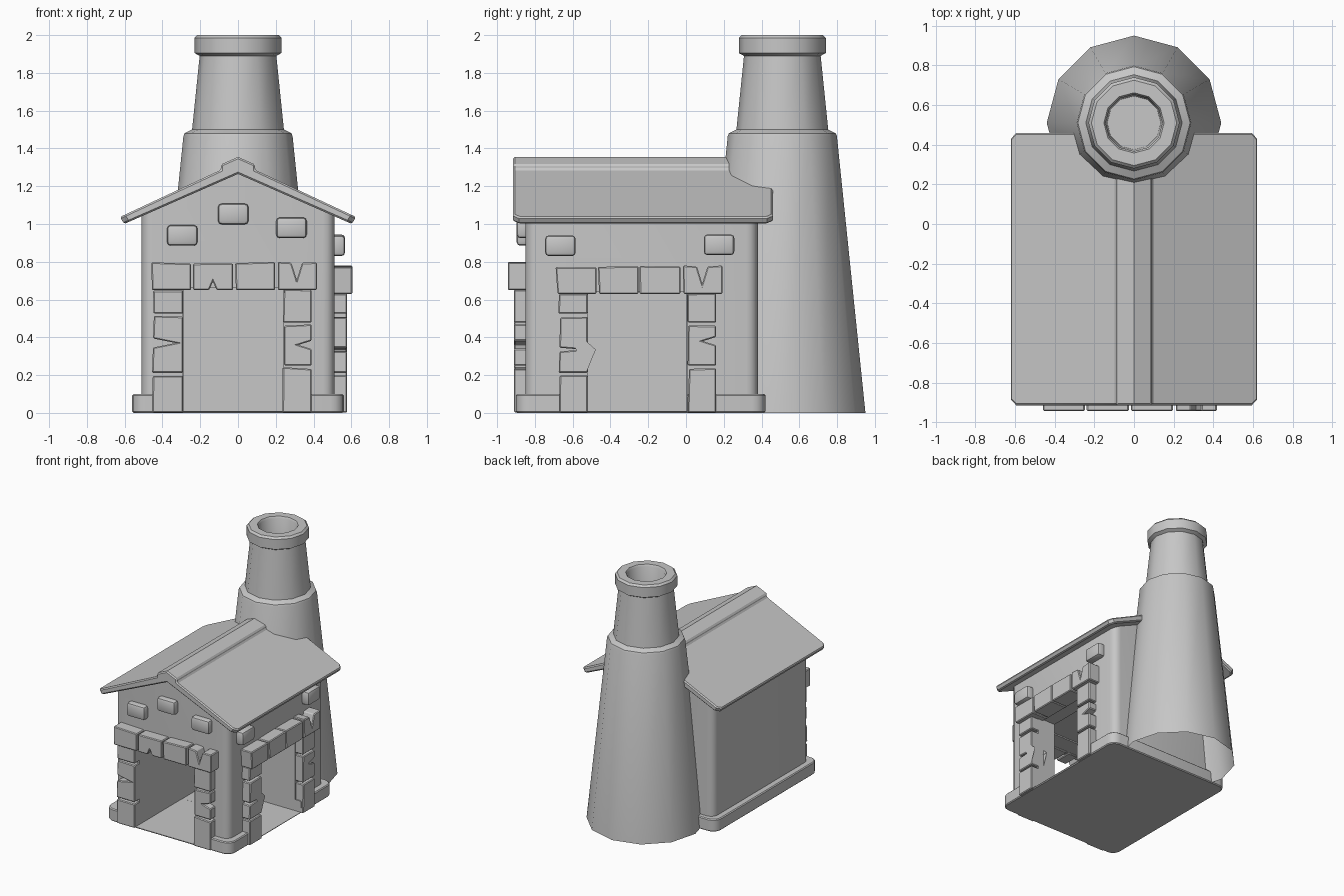
import bpy, bmesh, math, random
from mathutils import Vector

if "Cube" in bpy.data.objects:
    bpy.data.objects.remove(bpy.data.objects["Cube"])

random.seed(4)
stone_grey = bpy.data.materials.new("stone grey")
stone_grey.diffuse_color = (0.57, 0.57, 0.57, 1)
stone_grey.use_nodes = True
stone_grey.node_tree.nodes["Principled BSDF"].inputs["Base Color"].default_value = stone_grey.diffuse_color


def finish(name, bm, bevel=0.0, segments=1, limit=30, smooth=40):
    """Turn a bmesh into a named object with optional edge bevel and smoothing."""
    bmesh.ops.recalc_face_normals(bm, faces=bm.faces[:])
    mesh = bpy.data.meshes.new(name)
    bm.to_mesh(mesh)
    bm.free()
    ob = bpy.data.objects.new(name, mesh)
    bpy.context.collection.objects.link(ob)
    mesh.materials.append(stone_grey)
    bpy.ops.object.select_all(action='DESELECT')
    ob.select_set(True)
    bpy.context.view_layer.objects.active = ob
    if bevel:
        mod = ob.modifiers.new("bevel", 'BEVEL')
        mod.width, mod.segments = bevel, segments
        mod.limit_method, mod.angle_limit = 'ANGLE', math.radians(limit)
        bpy.ops.object.modifier_apply(modifier=mod.name)
    if smooth:
        bpy.ops.object.shade_smooth_by_angle(angle=math.radians(smooth))
    return ob


def prism(points, offset):
    """Extrude a closed polygon of 3D points by an offset vector."""
    bm = bmesh.new()
    face = bm.faces.new([bm.verts.new(p) for p in points])
    out = bmesh.ops.extrude_face_region(bm, geom=[face], use_keep_orig=True)
    verts = [g for g in out["geom"] if isinstance(g, bmesh.types.BMVert)]
    bmesh.ops.translate(bm, verts=verts, vec=Vector(offset))
    bmesh.ops.recalc_face_normals(bm, faces=bm.faces[:])
    return bm


def block(x0, x1, y0, y1, z0, z1, radius=0.0):
    """Box with rounded vertical corners."""
    bm = prism([(x0, y0, z0), (x1, y0, z0), (x1, y1, z0), (x0, y1, z0)], (0, 0, z1 - z0))
    if radius:
        edges = [e for e in bm.edges if abs(e.verts[0].co.z - e.verts[1].co.z) > 1e-4]
        bmesh.ops.bevel(bm, geom=edges, offset=radius, segments=4, profile=0.5, affect='EDGES')
    return bm


def cut(ob, cutters):
    bpy.context.view_layer.objects.active = ob
    for c in cutters:
        mod = ob.modifiers.new("cut", 'BOOLEAN')
        mod.operation, mod.solver, mod.object = 'DIFFERENCE', 'EXACT', c
        bpy.ops.object.modifier_apply(modifier=mod.name)


# Door openings and the room behind them
cutters = [
    finish("front_door_cutter", block(-0.29, 0.24, -1.2, -0.3, 0.01, 0.66), smooth=0),
    finish("side_door_cutter", block(0.1, 1.2, -0.52, 0.005, 0.01, 0.64), smooth=0),
    finish("room_cutter", block(-0.288, 0.35, -0.66, 0.003, 0.0105, 0.67), smooth=0),
]

# Walls with gabled top
bm = block(-0.51, 0.51, -0.85, 0.38, 0.02, 1.4, 0.06)
for s in (-1, 1):
    out = bmesh.ops.bisect_plane(bm, geom=bm.verts[:] + bm.edges[:] + bm.faces[:],
                                 plane_co=(0, 0, 1.28), plane_no=(s * 0.44, 0, 1), clear_outer=True)
    rim = [g for g in out["geom_cut"] if isinstance(g, bmesh.types.BMEdge)]
    bmesh.ops.holes_fill(bm, edges=rim)
walls = finish("walls", bm, smooth=0)
cut(walls, cutters)
bpy.ops.object.select_all(action='DESELECT')
walls.select_set(True)
bpy.ops.object.shade_smooth_by_angle(angle=math.radians(30))

# Plinth with the floor left under the openings
plinth = finish("plinth", block(-0.56, 0.56, -0.90, 0.42, 0, 0.1, 0.07), bevel=0.007, limit=60)
cut(plinth, cutters)

for c in cutters:
    bpy.data.objects.remove(c)

# Roof with raised ridge cap and clipped eave corners
half = [(0.09, 1.315), (0.09, 1.287), (0.625, 1.037), (0.603, 1.0)]
outline = [(0, 1.355)] + half + [(0, 1.265)] + [(-x, z) for x, z in reversed(half)]
bm = prism([(x, -0.915, z) for x, z in outline], (0, 1.375, 0))
corners = [e for e in bm.edges
           if all(abs(v.co.x) > 0.6 for v in e.verts)
           and abs(e.verts[0].co.y - e.verts[1].co.y) < 1e-4]
bmesh.ops.bevel(bm, geom=corners, offset=0.03, segments=1, affect='EDGES')
finish("roof", bm, bevel=0.009, limit=60, smooth=25)

# Chimney: open at the foot, with a hollow mouth
profile = [(0.44, 0), (0.289, 1.465), (0.283, 1.48), (0.243, 1.5), (0.203, 1.89), (0.23, 1.905),
           (0.23, 1.985), (0.215, 2.0), (0.152, 2.0), (0.143, 1.985), (0.135, 1.6)]
bm = bmesh.new()
rings = [[bm.verts.new((r * math.cos(i * math.pi / 6), 0.51 + r * math.sin(i * math.pi / 6), z))
          for i in range(12)] for r, z in profile]
for a, b in zip(rings, rings[1:]):
    for i in range(12):
        j = (i + 1) % 12
        bm.faces.new((a[i], a[j], b[j], b[i]))
bm.faces.new(rings[-1])
finish("chimney", bm, smooth=35)


def stone(name, side, u0, u1, z0, z1, d0, d1, notch=None, wobble=0.006, bevel=0.006, segments=1):
    """Wall stone; u runs along the wall, d outwards. notch = (edge, position, half width, depth)."""
    def w():
        return random.uniform(-wobble, wobble)
    pts = {"bottom": [(u0 + w(), z0)], "right": [(u1, z0)],
           "top": [(u1, z1 + w())], "left": [(u0 + w(), z1 + w())]}
    if notch:
        edge, p, h, depth = notch
        pts[edge] += {"bottom": [(p - h, z0), (p, z0 + depth), (p + h, z0)],
                      "right": [(u1, p - h), (u1 - depth, p), (u1, p + h)],
                      "top": [(p + h, z1), (p, z1 - depth), (p - h, z1)],
                      "left": [(u0, p + h), (u0 + depth, p), (u0, p - h)]}[edge]
    flat = pts["bottom"] + pts["right"] + pts["top"] + pts["left"]
    if side == "front":
        bm = prism([(u, -d0, z) for u, z in flat], (0, d0 - d1, 0))
    else:
        bm = prism([(d0, u, z) for u, z in flat], (d1 - d0, 0, 0))
    finish(name, bm, bevel=bevel, segments=segments, smooth=30)


# Door surrounds: side, wall depth, pillar face, lintel face, left/right pillar, lintel start, lintel z
for side, d0, dp, dl, left, right, start, zl, zt in (
        ("front", 0.80, 0.91, 0.943, (-0.45, -0.29), (0.24, 0.39), -0.46, 0.65, 0.795),
        ("right", 0.46, 0.578, 0.605, (-0.67, -0.52), (0.01, 0.16), -0.685, 0.63, 0.775)):
    # Pillars, each with a cracked middle stone
    for z0, z1 in ((0.002, 0.2), (0.212, 0.51), (0.525, zl)):
        notch = ("left", 0.37 if side == "front" else 0.335, 0.024 if side == "front" else 0.01, 0.12)
        stone(side + "_left_pillar", side, *left, z0, z1, d0, dp, notch if z0 == 0.212 else None)
    for z0, z1 in ((0.002, 0.237), (0.251, 0.465), (0.478, zl)):
        notch = ("right", 0.36 if side == "front" else 0.38, 0.022, 0.07)
        stone(side + "_right_pillar", side, *right, z0, z1, d0, dp, notch if z0 == 0.251 else None)
    # Lintel stones
    for i in range(4):
        u = start + i * 0.222
        notch = None
        if i == 3:
            notch = ("top", u + 0.105, 0.028, 0.09)
        elif i == 1 and side == "front":
            notch = ("bottom", u + 0.105, 0.02, 0.045)
        stone(side + "_lintel", side, u, u + 0.212, zl, zt, d0, dl, notch)

# Loose rounded bricks showing on the walls
for side, u, z, d0, d1 in (("front", -0.295, 0.94, 0.82, 0.897), ("front", -0.025, 1.053, 0.82, 0.897),
                           ("front", 0.283, 0.98, 0.82, 0.897), ("right", -0.665, 0.885, 0.48, 0.567),
                           ("right", 0.175, 0.89, 0.48, 0.567)):
    stone(side + "_brick", side, u - 0.081, u + 0.081, z - 0.055, z + 0.055, d0, d1,
          wobble=0, bevel=0.02, segments=2)
